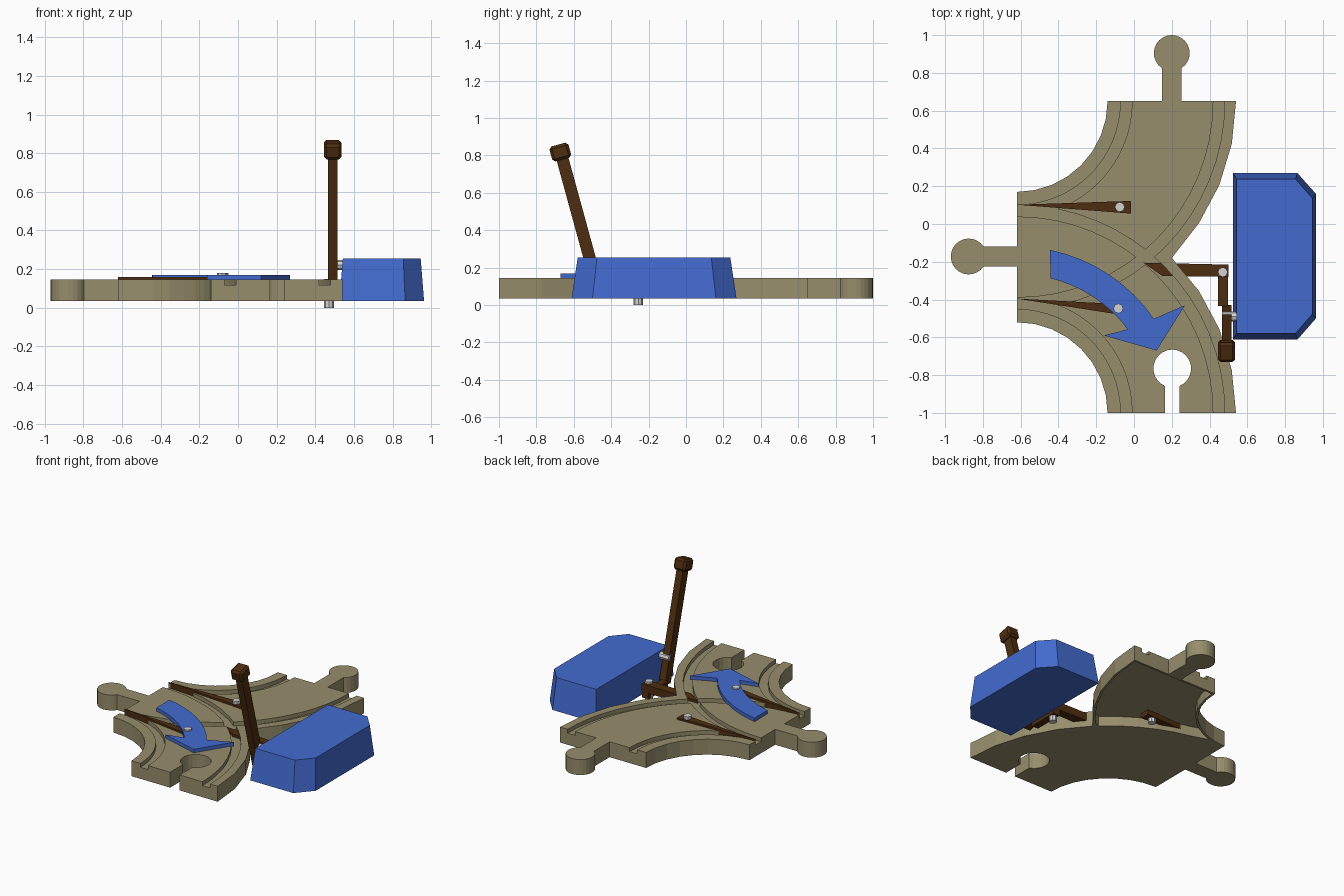
import bpy, bmesh, math
from mathutils import Vector, Matrix

if "Cube" in bpy.data.objects:
    bpy.data.objects.remove(bpy.data.objects["Cube"])


def mat(name, rgb):
    m = bpy.data.materials.new(name)
    m.diffuse_color = (*rgb, 1)
    m.use_nodes = True
    m.node_tree.nodes["Principled BSDF"].inputs["Base Color"].default_value = m.diffuse_color
    return m


WOOD = mat("olive wood", (0.31, 0.27, 0.15))
BLUE = mat("blue plastic", (0.055, 0.145, 0.62))
BROWN = mat("dark brown", (0.075, 0.027, 0.005))
STEEL = mat("pale steel", (0.65, 0.65, 0.65))

Z0, Z1 = 0.035, 0.145          # board bottom and top
LOW, UP = (-0.62, -1.0), (-0.62, 0.65)   # centres of the two curves


def finish(bm, name, m):
    bmesh.ops.recalc_face_normals(bm, faces=bm.faces[:])
    me = bpy.data.meshes.new(name)
    bm.to_mesh(me)
    bm.free()
    me.materials.append(m)
    ob = bpy.data.objects.new(name, me)
    bpy.context.collection.objects.link(ob)
    return ob


def prism(name, pts, z0, z1, m, top=None):
    """Extrude an outline; top is an optional different upper outline."""
    bm = bmesh.new()
    a = [bm.verts.new((x, y, z0)) for x, y in pts]
    b = [bm.verts.new((x, y, z1)) for x, y in (top or pts)]
    n = len(a)
    bm.faces.new(a[::-1])
    bm.faces.new(b)
    for i in range(n):
        bm.faces.new((a[i], a[(i + 1) % n], b[(i + 1) % n], b[i]))
    return finish(bm, name, m)


def arc(c, r, a0, a1, n):
    out = []
    for i in range(n + 1):
        t = math.radians(a0 + (a1 - a0) * i / n)
        out.append((c[0] + r * math.cos(t), c[1] + r * math.sin(t)))
    return out


def box(name, centre, size, m, tilt=0.0, bevel=0.0):
    bm = bmesh.new()
    bmesh.ops.create_cube(bm, size=1)
    bmesh.ops.scale(bm, vec=size, verts=bm.verts)
    if bevel:
        bmesh.ops.bevel(bm, geom=bm.edges[:], offset=bevel, segments=1, affect='EDGES')
    bm.transform(Matrix.Translation(centre) @ Matrix.Rotation(tilt, 4, 'X'))
    return finish(bm, name, m)


def pin(name, centre, length, axis='Z'):
    bm = bmesh.new()
    bmesh.ops.create_cone(bm, cap_ends=True, segments=8, radius1=0.026, radius2=0.026, depth=length)
    rot = Matrix.Rotation(math.pi / 2, 4, 'Y') if axis == 'X' else Matrix()
    bm.transform(Matrix.Translation(centre) @ rot)
    return finish(bm, name, STEEL)


# Forked board outline with a keyhole socket in the front end
outline = [(-0.14, -1.0), (0.165, -1.0)]
outline += arc((0.2025, -0.765), 0.1, -112, -428, 20)
outline += [(0.24, -1.0)]
outline += arc(LOW, 1.16, 0, 45, 4)
outline += arc(UP, 1.16, -45, 0, 4)[1:]
outline += arc(UP, 0.48, 0, -90, 8)
outline += arc(LOW, 0.48, 90, 0, 8)[:-1]
board = prism("track_board", outline, Z0, Z1, WOOD)

# Wheel grooves along both curves, and the hollow under the rear branch
cutters = []
for c, sign in ((LOW, 1), (UP, -1)):
    for r0, r1 in ((0.55, 0.61), (1.04, 1.10)):
        def side(r):
            return ([(c[0] + r, c[1] - sign * 0.1)] + arc(c, r, 0, sign * 90, 16)
                    + [(c[0] - 0.1, c[1] + sign * r)])
        cutters.append(prism("groove_cutter", side(r0) + side(r1)[::-1], 0.117, 0.2, WOOD))
hollow = arc(UP, 1.145, 0, -43, 4) + arc(LOW, 1.16, 47, 78, 5) + arc(UP, 0.495, -75, 0, 8)
hollow = [(x, min(y, 0.635)) for x, y in hollow]
cutters.append(prism("hollow_cutter", hollow, -0.1, 0.105, WOOD))
for cut in cutters:
    cut.hide_render = True
    mod = board.modifiers.new("cut", 'BOOLEAN')
    mod.operation = 'DIFFERENCE'
    mod.solver = 'EXACT'
    mod.object = cut
bpy.context.view_layer.update()
dg = bpy.context.evaluated_depsgraph_get()
cut_mesh = bpy.data.meshes.new_from_object(board.evaluated_get(dg))
board.modifiers.clear()
board.data = cut_mesh
for cut in cutters:
    bpy.data.objects.remove(cut)

# Round connector pegs on the rear and left ends
for name, c, turn in (("rear_peg", (0.2, 0.905), 90), ("left_peg", (-0.875, -0.172), 180)):
    local = [(-0.257, -0.0525)] + arc((0, 0), 0.095, -146.5, 146.5, 20) + [(-0.257, 0.0525)]
    t = math.radians(turn)
    pts = [(c[0] + x * math.cos(t) - y * math.sin(t),
            c[1] + x * math.sin(t) + y * math.cos(t)) for x, y in local]
    prism(name, pts, Z0, Z1, WOOD)

# Curved direction arrow
head = [(0.27, -0.43), (0.12, -0.67), (-0.16, -0.59)]
arrow = arc(LOW, 0.88, 78.5, 34.5, 8) + head + arc(LOW, 0.735, 37, 76, 8)
prism("direction_arrow", arrow, Z1 - 0.005, 0.17, BLUE)

# Tapered switch blades with their pivot pins
prism("rear_blade", [(-0.62, 0.102), (-0.015, 0.055), (-0.015, 0.122)], 0.07, 0.158, BROWN)
prism("front_blade", [(-0.62, -0.395), (-0.075, -0.48), (-0.055, -0.425)], 0.07, 0.158, BROWN)
pin("rear_blade_pin", (-0.075, 0.09, 0.11), 0.14)
pin("front_blade_pin", (-0.083, -0.447, 0.11), 0.14)

# Switch linkage and lever
prism("cross_link", [(0.05, -0.205), (0.15, -0.275), (0.50, -0.28), (0.50, -0.215)],
      0.08, 0.135, BROWN)
box("long_link", (0.472, -0.325, 0.06), (0.052, 0.22, 0.045), BROWN)
pin("link_pin", (0.47, -0.255, 0.075), 0.15)
tilt = math.atan(0.274)
length = 0.76
box("lever_arm", (0.49, -0.56, 0.415), (0.05, 0.065, length), BROWN, tilt)
box("lever_knob", (0.49, -0.672, 0.818), (0.092, 0.105, 0.083), BROWN, tilt, 0.014)
pin("lever_pivot", (0.505, -0.49, 0.222), 0.08, 'X')

# Blue switch housing with clipped outer corners and sloping sides
base = [(0.525, -0.612), (0.865, -0.612), (0.963, -0.5), (0.963, 0.16), (0.865, 0.27), (0.525, 0.27)]


def shrink(fx, fy):
    return [(0.744 + (x - 0.744) * fx, -0.171 + (y + 0.171) * fy) for x, y in base]


prism("switch_housing", base, Z0, 0.255, BLUE, shrink(0.92, 0.925))
